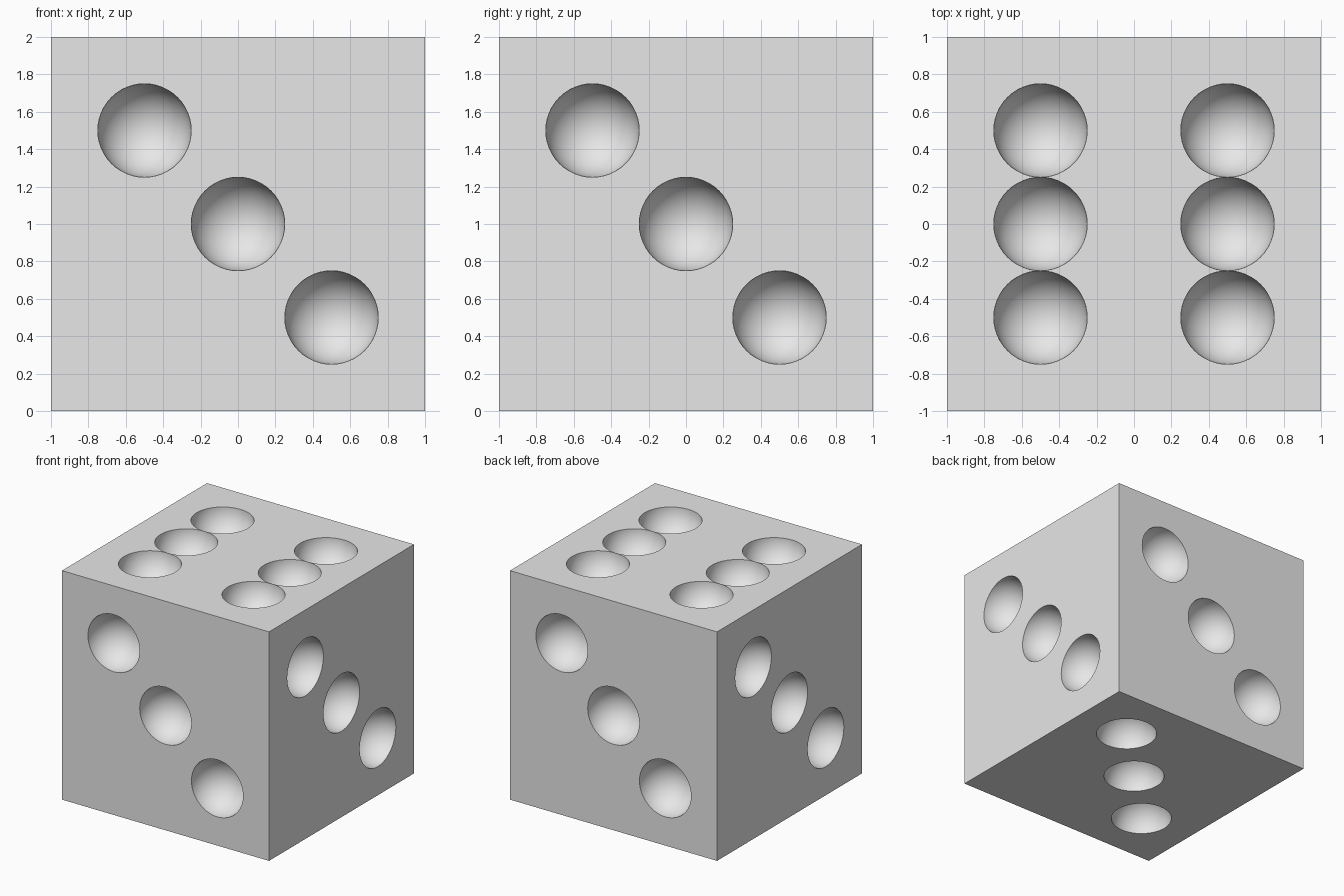
import bpy
import bmesh
from math import radians
from mathutils import Matrix, Vector

default = bpy.data.objects.get("Cube")
if default:
    bpy.data.objects.remove(default, do_unlink=True)

HALF, STEP, RADIUS = 1.0, 0.5, 0.25
STEPS = (-STEP, 0, STEP)

grey = bpy.data.materials.new("light grey")
grey.use_nodes = True
colour = (0.8, 0.8, 0.8, 1)
grey.diffuse_color = colour
grey.node_tree.nodes["Principled BSDF"].inputs["Base Color"].default_value = colour


def make_object(name, bm):
    mesh = bpy.data.meshes.new(name)
    bm.to_mesh(mesh)
    bm.free()
    mesh.materials.append(grey)
    obj = bpy.data.objects.new(name, mesh)
    bpy.context.collection.objects.link(obj)
    return obj


# Cube body
bm = bmesh.new()
bmesh.ops.create_cube(bm, size=2 * HALF, matrix=Matrix.Translation((0, 0, HALF)))
body = make_object("die_body", bm)

# Pip positions in each face's own plane
diagonal = [(u, -u) for u in STEPS]
two_rows = [(u, v) for u in (-STEP, STEP) for v in STEPS]

# Rotations that carry the top face onto each face of the cube
tip_forward = Matrix.Rotation(radians(90), 4, "X")
faces = [(Matrix.Identity(4), two_rows),
         (Matrix.Rotation(radians(180), 4, "X"), diagonal)]
for quarter in range(4):
    faces.append((Matrix.Rotation(radians(90 * quarter), 4, "Z") @ tip_forward, diagonal))

# Ball cutters, with an odd ring count so no ring lies in the face plane
bm = bmesh.new()
for turn, pips in faces:
    for u, v in pips:
        place = Matrix.Translation((0, 0, HALF)) @ turn @ Matrix.Translation((u, v, HALF))
        bmesh.ops.create_uvsphere(bm, u_segments=48, v_segments=31,
                                  radius=RADIUS, matrix=place)
cutter = make_object("pip_cutter", bm)
cutter.hide_render = True

# Scoop the pips out of the body
cut = body.modifiers.new("pips", "BOOLEAN")
cut.operation = "DIFFERENCE"
cut.solver = "EXACT"
cut.object = cutter
bpy.ops.object.select_all(action="DESELECT")
body.select_set(True)
bpy.context.view_layer.objects.active = body
bpy.ops.object.modifier_apply(modifier=cut.name)
bpy.data.objects.remove(cutter, do_unlink=True)

# Smooth bowls with crisp rims and flat sides
bpy.ops.object.shade_smooth_by_angle(angle=radians(30))
